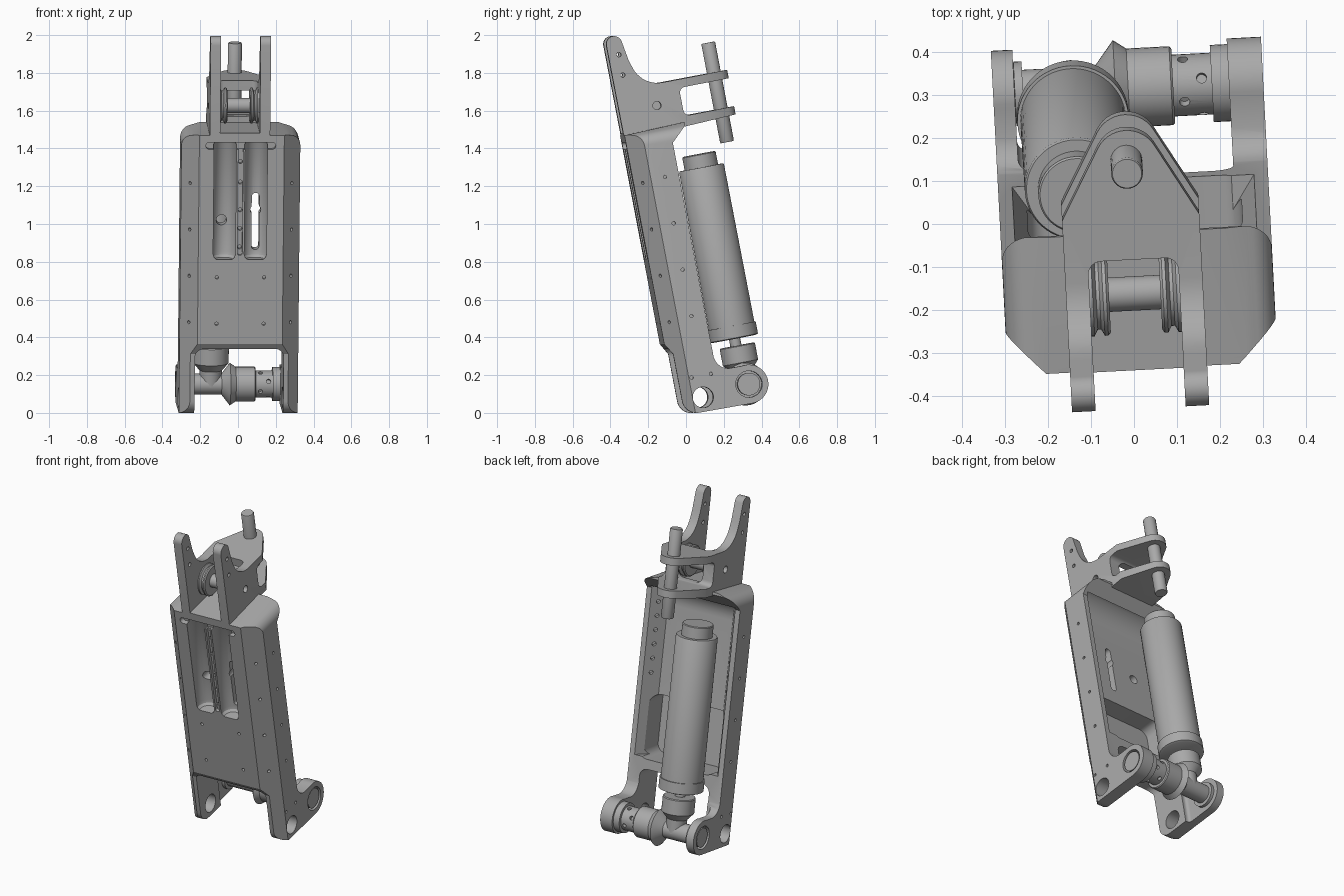
import bpy, bmesh
from math import sin, cos, pi, radians
from mathutils import Matrix, Vector

if "Cube" in bpy.data.objects:
    bpy.data.objects.remove(bpy.data.objects["Cube"])

GREY = (0.4, 0.4, 0.4, 1)
mat = bpy.data.materials.new("machined grey")
mat.use_nodes = True
mat.diffuse_color = GREY
mat.node_tree.nodes["Principled BSDF"].inputs["Base Color"].default_value = GREY
parts = []


# Helpers: everything is built upright (x across, y depth, z along the arm)
def finish(name, bm, keep):
    bmesh.ops.recalc_face_normals(bm, faces=bm.faces)
    me = bpy.data.meshes.new(name)
    bm.to_mesh(me)
    bm.free()
    ob = bpy.data.objects.new(name, me)
    bpy.context.collection.objects.link(ob)
    if keep:
        me.materials.append(mat)
        parts.append(ob)
    else:
        ob.hide_render = True
    return ob


def arc(cx, cy, r, a0, a1, n=10):
    angles = [radians(a0 + (a1 - a0) * i / n) for i in range(n + 1)]
    return [(cx + r * cos(a), cy + r * sin(a)) for a in angles]


def rounded(x0, x1, y0, y1, r):
    return (arc(x0 + r, y0 + r, r, 180, 270, 6) + arc(x1 - r, y0 + r, r, 270, 360, 6)
            + arc(x1 - r, y1 - r, r, 0, 90, 6) + arc(x0 + r, y1 - r, r, 90, 180, 6))


def prism(name, pts, axis, lo, hi, keep=False):
    place = {"x": lambda p, v: (v, p[0], p[1]),
             "y": lambda p, v: (p[0], v, p[1]),
             "z": lambda p, v: (p[0], p[1], v)}[axis]
    bm = bmesh.new()
    face = bm.faces.new([bm.verts.new(place(p, lo)) for p in pts])
    new = bmesh.ops.extrude_face_region(bm, geom=[face])["geom"]
    shift = Vector(place((0, 0), hi - lo))
    bmesh.ops.translate(bm, vec=shift, verts=[g for g in new if isinstance(g, bmesh.types.BMVert)])
    return finish(name, bm, keep)


def lathe(name, pts, centre, direction, keep=True, seg=40):
    """Closed solid of revolution; pts are (distance along direction, radius)."""
    bm = bmesh.new()
    q = Vector((0, 0, 1)).rotation_difference(Vector(direction))
    rings = []
    for d, r in pts:
        rings.append([bm.verts.new(Vector(centre) + q @ Vector((r * cos(2 * pi * i / seg),
                      r * sin(2 * pi * i / seg), d))) for i in range(seg)])
    for a, b in zip(rings, rings[1:]):
        for i in range(seg):
            j = (i + 1) % seg
            bm.faces.new((a[i], a[j], b[j], b[i]))
    bm.faces.new(rings[0][::-1])
    bm.faces.new(rings[-1])
    return finish(name, bm, keep)


def combine(ob, cutter, op="DIFFERENCE"):
    mod = ob.modifiers.new("cut", "BOOLEAN")
    mod.operation, mod.solver, mod.object = op, "EXACT", cutter
    bpy.context.view_layer.objects.active = ob
    bpy.ops.object.modifier_apply(modifier=mod.name)
    bpy.data.objects.remove(cutter)


def drill(ob, centre, direction, r, depth, seg=14):
    combine(ob, lathe("drill", [(-depth, r), (depth, r)], centre, direction, False, seg))


X, Y, Z = (1, 0, 0), (0, 1, 0), (0, 0, 1)

# Main housing: side profile with lugs, met with the front and section outlines
LUG = (0.342, 0.099)
side = ([(-0.055, 0.39), (-0.055, 1.515), (0.27, 1.525), (0.27, 1.51), (0.185, 1.43), (0.185, 0.27)]
        + arc(0.265, 0.28, 0.08, 190, 262, 6)
        + arc(*LUG, 0.103, 100, -90, 24)
        + arc(0.055, 0.075, 0.075, 270, 180) + [(-0.02, 0.33)])
housing = prism("main_housing", side, "x", -0.315, 0.315, True)
front = ([(-0.315, -0.1), (-0.235, -0.1)] + arc(-0.185, 0.312, 0.05, 180, 90, 6)
         + arc(0.185, 0.312, 0.05, 90, 0, 6) + [(0.235, -0.1), (0.315, -0.1)]
         + arc(0.25, 1.445, 0.065, 0, 80, 8) + [(0.16, 1.54), (-0.16, 1.54)]
         + arc(-0.25, 1.445, 0.065, 100, 180, 8))
combine(housing, prism("outline", front, "y", -0.5, 0.8), "INTERSECT")
section = [(-0.225, -0.055), (0.225, -0.055), (0.315, 0.035), (0.315, 0.7), (-0.315, 0.7), (-0.315, 0.035)]
combine(housing, prism("section", section, "z", -0.5, 1.8), "INTERSECT")

# Open channel at the back and a deeper lower pocket
channel = prism("channel", [(-0.22, 0.09), (0.22, 0.09), (0.292, 0.2), (-0.292, 0.2)], "z", 0.3, 1.7)
slope = [(0.02, 0.43), (0.02, 1.33)] + arc(0.24, 1.33, 0.15, 180, 110, 8) + [(0.3, 1.47), (0.3, 0.43)]
combine(channel, prism("slope", slope, "x", -0.5, 0.5), "INTERSECT")
combine(housing, channel)
combine(housing, prism("pocket", rounded(-0.25, 0.25, 0.42, 0.79, 0.05), "y", -0.015, 0.3))
combine(housing, prism("thin_lug", rounded(-0.265, -0.2, 0.19, 0.6, 0.02), "z", -0.2, 0.33))

# Twin front grooves with a cross slot, vent slot and holes
for x in (-0.0875, 0.0775):
    groove = [(0.846, 0.045), (0.858, 0.058), (0.875, 0.0625), (1.46, 0.0625), (1.474, 0.055)]
    combine(housing, lathe("groove", groove, (x, -0.035, 0), Z, False, 32))
combine(housing, prism("cross_slot", rounded(-0.19, 0.18, 1.44, 1.478, 0.018), "y", -0.2, -0.025))
combine(housing, prism("middle_slot", rounded(-0.018, 0.008, 0.87, 1.46, 0.01), "y", -0.2, -0.035))
combine(housing, prism("vent", rounded(0.06, 0.1, 0.885, 1.19, 0.019), "y", -0.2, 0.2))
drill(housing, (0.08, 0, 1.1), Y, 0.028, 0.2)
drill(housing, (-0.1, 0, 1.045), Y, 0.028, 0.2)
for z in (0.91, 1.01, 1.11, 1.26, 1.37):
    drill(housing, (-0.005, -0.035, z), Y, 0.011, 0.03)

# Bores and small screw holes on front, chamfers, sides and rear rims
for s in (-1, 1):
    drill(housing, (s * 0.275, 0.09, 0.076), X, 0.055, 0.1, 28)
    drill(housing, (s * 0.29, *LUG), X, 0.07, 0.1, 40)
    for y in (0.05, 0.154):
        drill(housing, (s * 0.315, y, 0.19), X, 0.009, 0.02)
    for z in (0.5, 0.75, 1.0, 1.25):
        drill(housing, (s * 0.27, -0.01, z), (s, -1, 0), 0.009, 0.02)
        drill(housing, (s * 0.315, 0.11, z + 0.01), X, 0.009, 0.02)
    for z in (0.5, 0.75):
        drill(housing, (s * 0.125, -0.055, z), Y, 0.009, 0.02)
    for i in range(6):
        drill(housing, (s * 0.255, 0.14, 0.92 + 0.085 * i), (-s * 0.8, 1, 0), 0.012, 0.03)

# Head bracket: two horns in front, two clevis plates behind
head_side = ([(-0.055, 1.5)] + arc(-0.014, 2.0, 0.042, 180, 10)
             + [(0.045, 1.9)] + arc(0.2, 1.9, 0.148, 195, 270, 9)
             + [(0.6, 1.752), (0.6, 1.707)] + arc(0.31, 1.677, 0.03, 90, 180, 5)
             + arc(0.31, 1.586, 0.03, 180, 270, 5) + [(0.6, 1.556), (0.6, 1.514), (0.25, 1.5)])
head = prism("head_bracket", head_side, "x", -0.17, 0.15, True)
plan = [(-0.17, -0.2), (0.15, -0.2), (0.15, 0.35)] + arc(-0.012, 0.482, 0.075, 30, 150, 14) + [(-0.17, 0.35)]
combine(head, prism("plan", plan, "z", 1.3, 2.2), "INTERSECT")
combine(head, prism("gap", rounded(-0.115, 0.095, -0.4, 0.25, 0.03), "z", 1.527, 2.2))
combine(head, prism("rear_window", rounded(-0.1, 0.08, 1.56, 1.7, 0.04), "y", 0.1, 0.4))
drill(head, (-0.012, 0.148, 1.637), X, 0.022, 0.3)
for z in (1.83, 1.94):
    drill(head, (-0.012, 0.0, z), X, 0.012, 0.3)

# Grooved roller between the horns
half = [(0.06, 0.04), (0.06, 0.088), (0.066, 0.095), (0.074, 0.095), (0.082, 0.08),
        (0.09, 0.08), (0.098, 0.095), (0.108, 0.095), (0.108, 0.03)]
roller = [(-d, r) for d, r in half[::-1]] + half
lathe("roller", roller, (-0.01, 0.148, 1.637), X)

# Clevis pin
lathe("clevis_pin", [(1.376, 0.034), (1.382, 0.037), (1.906, 0.037), (1.912, 0.034)], (-0.013, 0.485, 0), Z)

# Damper cylinder with rod and lower eye
damper = [(0.345, 0.118), (0.35, 0.13), (0.415, 0.13), (0.415, 0.123), (1.262, 0.121),
          (1.269, 0.117), (1.269, 0.09), (1.336, 0.09), (1.341, 0.086)]
lathe("damper_cylinder", damper, (-0.132, 0.332, 0), Z, seg=56)
lathe("damper_rod", [(0.25, 0.03), (0.4, 0.03)], (-0.132, 0.335, 0), Z)
eye = [(0.09, 0.055), (0.175, 0.06), (0.215, 0.095), (0.302, 0.095), (0.307, 0.09)]
lathe("damper_eye", eye, (-0.132, 0.342, 0), Z)

# Lower cross shaft with flared collar and drilled sleeve
shaft_pts = [(-0.31, 0.058), (-0.266, 0.058), (-0.264, 0.075), (-0.245, 0.075), (-0.245, 0.055),
             (-0.075, 0.055), (-0.03, 0.113), (0.0, 0.092), (0.1, 0.092), (0.105, 0.087),
             (0.105, 0.072), (0.195, 0.072), (0.195, 0.09), (0.25, 0.09), (0.25, 0.06), (0.31, 0.06)]
shaft = lathe("cross_shaft", shaft_pts, (0, *LUG), X)
for i in range(8):
    a = 2 * pi * (i + 0.5) / 8
    d = Vector((0, cos(a), sin(a)))
    drill(shaft, Vector((0.13 + 0.042 * (i % 2), *LUG)) + d * 0.072, d, 0.012, 0.02)

# Smooth the round surfaces, then lean and turn the whole assembly
lean = Matrix.Rotation(radians(3), 4, "Z") @ Matrix.Rotation(radians(10.8), 4, "X")
low = min((lean @ v.co).z for ob in parts for v in ob.data.vertices)
for ob in parts:
    bpy.ops.object.select_all(action="DESELECT")
    ob.select_set(True)
    bpy.context.view_layer.objects.active = ob
    bpy.ops.object.shade_smooth_by_angle(angle=radians(30))
    ob.matrix_world = Matrix.Translation((0.003, 0, -low)) @ lean
